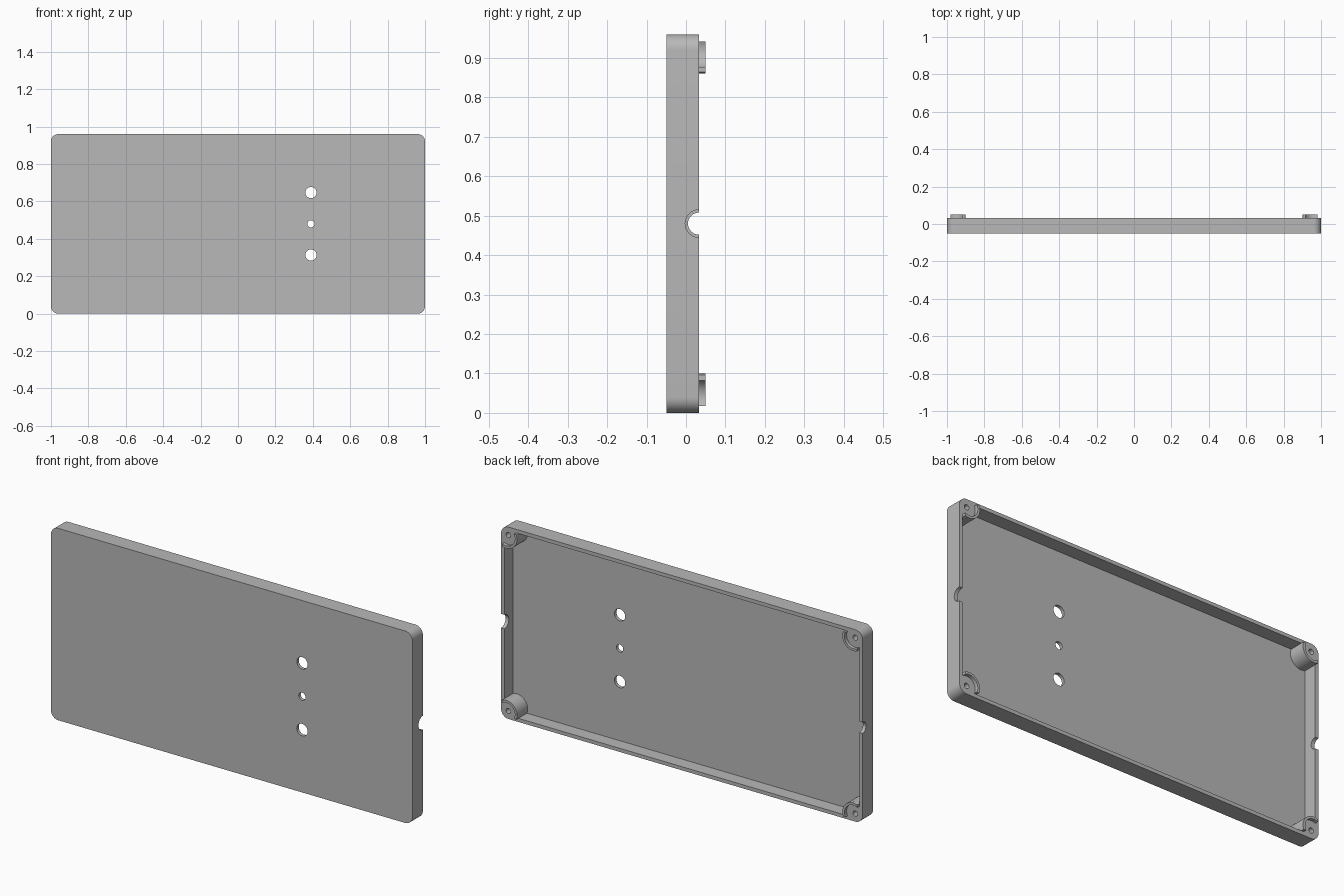
import bpy, bmesh
from math import pi, cos, sin, acos
from mathutils import Vector

cube = bpy.data.objects.get("Cube")
if cube:
    bpy.data.objects.remove(cube, do_unlink=True)

FRONT, RIM, TOP = -0.05, 0.033, 0.05     # depth levels along y
MID, HALF = 0.48, 0.48                   # centre height and half height
WALL, FLOOR, RADIUS = 0.018, 0.016, 0.04
BOSS, RIDGE = 0.06, 0.048                # outer and inner radius of corner ridge
CORNERS = [(sx, sz) for sx in (-1, 1) for sz in (-1, 1)]

grey = bpy.data.materials.new("plain grey")
grey.use_nodes = True
colour = (0.48, 0.48, 0.48, 1)
grey.diffuse_color = colour
grey.node_tree.nodes["Principled BSDF"].inputs["Base Color"].default_value = colour


def extrude(name, points, start, end, axis="y"):
    """Prism from a 2D outline: (x, z) along y, or (y, z) along x."""
    bm = bmesh.new()
    place = (lambda a, b: (a, start, b)) if axis == "y" else (lambda a, b: (start, a, b))
    face = bm.faces.new([bm.verts.new(place(a, b)) for a, b in points])
    made = bmesh.ops.extrude_face_region(bm, geom=[face])
    shift = Vector((0, end - start, 0) if axis == "y" else (end - start, 0, 0))
    bmesh.ops.translate(bm, vec=shift,
                        verts=[v for v in made["geom"] if isinstance(v, bmesh.types.BMVert)])
    bmesh.ops.recalc_face_normals(bm, faces=bm.faces)
    mesh = bpy.data.meshes.new(name)
    bm.to_mesh(mesh)
    bm.free()
    mesh.materials.append(grey)
    obj = bpy.data.objects.new(name, mesh)
    bpy.context.collection.objects.link(obj)
    return obj


def arc(a, b, r, start=0.0, end=2 * pi, steps=32, closed=True):
    count = steps if closed else steps + 1
    return [(a + r * cos(start + (end - start) * i / steps),
             b + r * sin(start + (end - start) * i / steps)) for i in range(count)]


def rounded_rectangle(inset, r):
    outline = []
    for i, (sx, sz) in enumerate([(1, 1), (-1, 1), (-1, -1), (1, -1)]):
        outline += arc(sx * (1 - inset - r), MID + sz * (HALF - inset - r), r,
                       i * pi / 2, (i + 1) * pi / 2, 10, False)
    return outline


def cut(target, cutter):
    cutter.hide_render = True
    mod = target.modifiers.new("cut", "BOOLEAN")
    mod.operation, mod.solver, mod.object = "DIFFERENCE", "EXACT", cutter
    with bpy.context.temp_override(object=target, active_object=target):
        bpy.ops.object.modifier_apply(modifier=mod.name)
    bpy.data.objects.remove(cutter, do_unlink=True)


def smooth(obj):
    bpy.ops.object.select_all(action="DESELECT")
    obj.select_set(True)
    bpy.context.view_layer.objects.active = obj
    bpy.ops.object.shade_smooth_by_angle(angle=0.5)


# Tray body, hollowed from the back but leaving round corner posts
tray = extrude("tray", rounded_rectangle(0, RADIUS), FRONT, RIM)
cavity = extrude("cavity", rounded_rectangle(WALL, RADIUS - WALL), FRONT + FLOOR, 0.2)
centres = [(sx, sz, sx * (1 - RADIUS), MID + sz * (HALF - RADIUS)) for sx, sz in CORNERS]
for sx, sz, x, z in centres:
    cut(cavity, extrude("post", arc(x, z, BOSS, steps=64), -0.2, 0.3))
cut(tray, cavity)

# Blind screw holes in the posts
for sx, sz, x, z in centres:
    cut(tray, extrude("screw_hole", arc(x, z, 0.013), FRONT + FLOOR, 0.2))

# Three holes through the front plate
for z, r in ((MID - 0.167, 0.03), (MID, 0.019), (MID + 0.167, 0.03)):
    cut(tray, extrude("plate_hole", arc(0.39, z, r), -0.2, 0.2))

# Half-round cable notches in the end walls
for x, r in ((1, 0.035), (-1, 0.028)):
    cut(tray, extrude("notch", arc(RIM, MID, r), x - 0.1, x + 0.1, "x"))
smooth(tray)

# Raised curved ridges on the posts, ending flush with the inner walls
reach = RADIUS - WALL
for sx, sz, x, z in centres:
    outline = []
    for r, flip in ((BOSS, 1), (RIDGE, -1)):
        first = -acos(reach / r)
        last = -3 * pi / 2 - first
        outline += arc(0, 0, r, first, last, 20, False)[::flip]
    name = ("upper" if sz > 0 else "lower") + ("_left" if sx > 0 else "_right") + "_ridge"
    smooth(extrude(name, [(x + sx * a, z + sz * b) for a, b in outline], RIM - 0.004, TOP))
